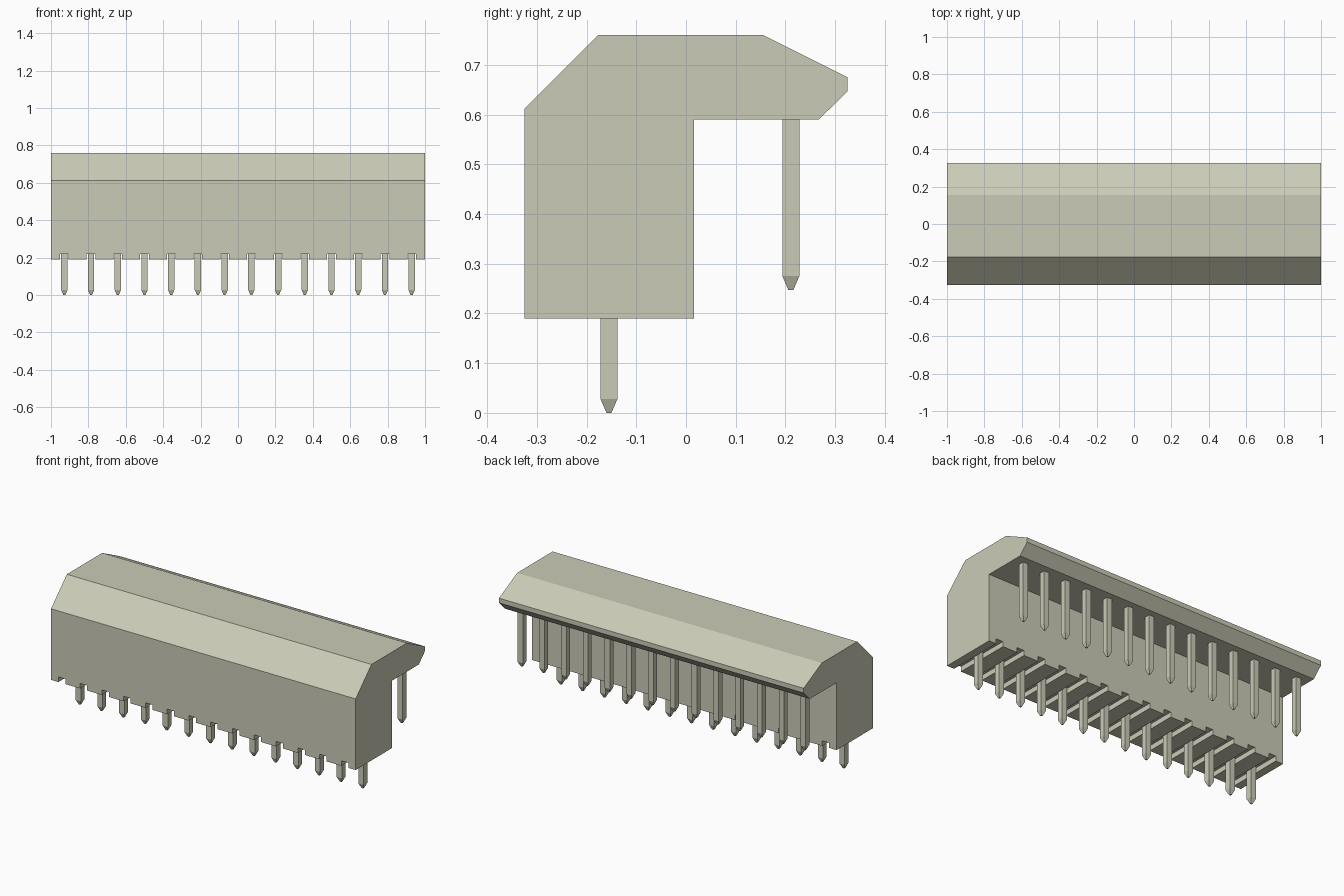
import bpy, bmesh

if "Cube" in bpy.data.objects:
    bpy.data.objects.remove(bpy.data.objects["Cube"], do_unlink=True)

COUNT = 14
PITCH = 2 / COUNT
PIN_X = [-1 + PITCH * (i + 0.5) for i in range(COUNT)]

plastic = bpy.data.materials.new("warm_grey")
plastic.use_nodes = True
colour = (0.6, 0.6, 0.48, 1)
plastic.diffuse_color = colour
plastic.node_tree.nodes["Principled BSDF"].inputs["Base Color"].default_value = colour


def make_object(name, bm):
    bmesh.ops.recalc_face_normals(bm, faces=bm.faces)
    mesh = bpy.data.meshes.new(name)
    bm.to_mesh(mesh)
    bm.free()
    mesh.materials.append(plastic)
    obj = bpy.data.objects.new(name, mesh)
    bpy.context.collection.objects.link(obj)
    return obj


def add_prism(bm, profile, x0, x1):
    """Extrude a (y, z) profile along x."""
    face = bm.faces.new([bm.verts.new((x0, y, z)) for y, z in profile])
    new = bmesh.ops.extrude_face_region(bm, geom=[face])["geom"]
    verts = [v for v in new if isinstance(v, bmesh.types.BMVert)]
    bmesh.ops.translate(bm, verts=verts, vec=(x1 - x0, 0, 0))


def add_pin(bm, x, y, bottom, top, half=0.017, tip=0.005, taper=0.028):
    """Square pin with a tapered lower end."""
    rings = []
    for z, r in ((bottom, tip), (bottom + taper, half), (top, half)):
        corners = ((-r, -r), (r, -r), (r, r), (-r, r))
        rings.append([bm.verts.new((x + dx, y + dy, z)) for dx, dy in corners])
    for low, high in zip(rings, rings[1:]):
        for i in range(4):
            j = (i + 1) % 4
            bm.faces.new((low[i], low[j], high[j], high[i]))
    bm.faces.new(rings[0])
    bm.faces.new(rings[-1])


# Housing with chamfered top and rear overhang
bm = bmesh.new()
add_prism(bm, [(-0.325, 0.19), (-0.325, 0.612), (-0.177, 0.76), (0.155, 0.76),
               (0.325, 0.675), (0.325, 0.647), (0.267, 0.59), (0.016, 0.59),
               (0.016, 0.19)], -1, 1)
housing = make_object("housing", bm)

# Grooves across the underside, one above each front pin
bm = bmesh.new()
for x in PIN_X:
    add_prism(bm, [(-0.4, 0.1), (-0.4, 0.22), (0.1, 0.22), (0.1, 0.1)],
              x - 0.023, x + 0.023)
cutter = make_object("groove_cutter", bm)
cutter.hide_render = True
cut = housing.modifiers.new("grooves", "BOOLEAN")
cut.operation = "DIFFERENCE"
cut.solver = "EXACT"
cut.object = cutter
bpy.context.view_layer.objects.active = housing
bpy.ops.object.modifier_apply(modifier=cut.name)
bpy.data.objects.remove(cutter, do_unlink=True)

# Two rows of pins
for name, y, bottom, top in (("front_pins", -0.155, 0, 0.225),
                             ("rear_pins", 0.211, 0.247, 0.595)):
    bm = bmesh.new()
    for x in PIN_X:
        add_pin(bm, x, y, bottom, top)
    make_object(name, bm)
